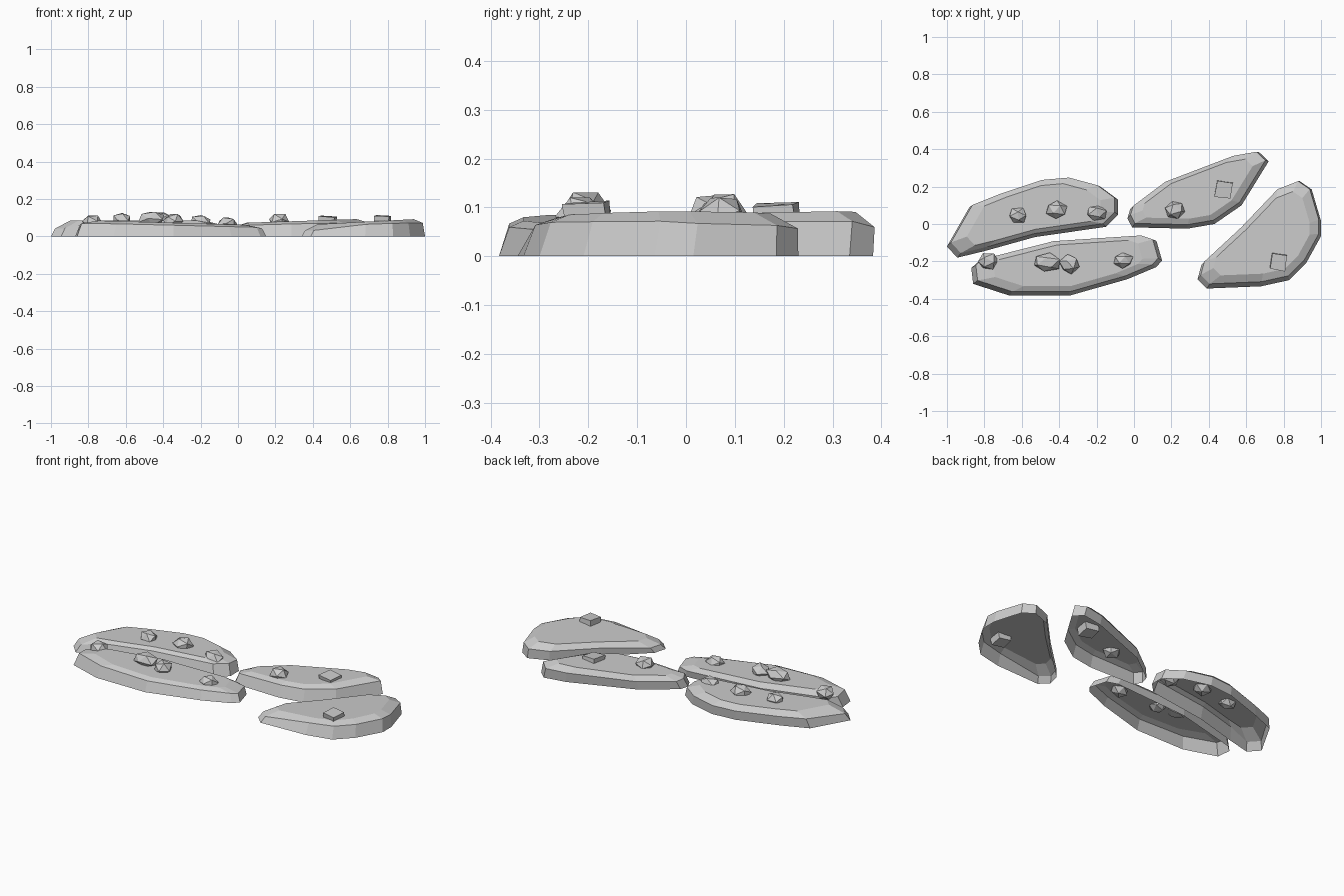
import bpy, bmesh
import random
from mathutils import Vector, Matrix, Euler

if "Cube" in bpy.data.objects:
    bpy.data.objects.remove(bpy.data.objects["Cube"])

random.seed(4)


def finish(bm, name):
    me = bpy.data.meshes.new(name)
    bm.to_mesh(me)
    bm.free()
    ob = bpy.data.objects.new(name, me)
    bpy.context.collection.objects.link(ob)


def slab(name, outline, z_left, z_right, low_tip=()):
    """Flat stone shell, open underneath: steep side, sloping rim, flat crown."""
    n = len(outline)
    pts = [Vector(p) for p in outline]
    if sum(pts[i - 1].cross(pts[i]) for i in range(n)) < 0:  # make counter-clockwise
        pts.reverse()
        low_tip = [n - 1 - i for i in low_tip]
    x0, x1 = min(p.x for p in pts), max(p.x for p in pts)
    c = sum(pts, Vector((0, 0))) / n
    bm = bmesh.new()

    def ring(scale, shift, k, tip_k, front_k):
        vs = []
        for i, p in enumerate(pts):
            along = (pts[(i + 1) % n] - pts[i - 1]).normalized()
            q = c + (p - c) * scale + Vector((0, shift))
            t = (q.x - x0) / (x1 - x0)
            kk = tip_k if i in low_tip else k + front_k * along.x  # front edges run +x
            vs.append(bm.verts.new((q.x, q.y, kk * (z_left + (z_right - z_left) * t))))
        return vs

    rings = [ring(1, 0, 0, 0, 0),
             ring(0.955, 0.014, 0.73, 0.5, 0.09),
             ring(0.78, 0.016, 1, 1, 0)]
    for a, b in zip(rings, rings[1:]):
        for i in range(n):
            j = (i + 1) % n
            bm.faces.new((a[i], a[j], b[j], b[i]))
    bm.faces.new(rings[-1])
    finish(bm, name)


def pebble(name, x, y, top, rx, ry, block=False):
    """Small faceted stone half sunk in a slab."""
    bm = bmesh.new()
    if block:
        bmesh.ops.create_cube(bm, size=1.5)
        turn = Euler((0.08, 0.08, -0.15))
    else:
        bmesh.ops.create_icosphere(bm, subdivisions=1, radius=1)
        turn = Euler((0.6, random.uniform(-0.3, 0.3), random.uniform(0, 3)))
    bmesh.ops.rotate(bm, verts=bm.verts, cent=(0, 0, 0), matrix=turn.to_matrix())
    for v in bm.verts:
        v.co *= random.uniform(0.93, 1.1)
    rz = 0.043 if not block else 0.04
    hi = max(v.co.z for v in bm.verts)
    m = Matrix.Translation((x, y, top - rz * hi)) @ Matrix.Diagonal((rx, ry, rz, 1))
    bmesh.ops.transform(bm, matrix=m, verts=bm.verts)
    finish(bm, name)


# Four flat stones
slab("slab_back_left", [
    (-1.0, -0.12), (-0.945, -0.18), (-0.80, -0.145), (-0.53, -0.07), (-0.15, -0.015),
    (-0.085, 0.05), (-0.085, 0.13), (-0.18, 0.20), (-0.34, 0.243), (-0.49, 0.23),
    (-0.73, 0.15), (-0.88, 0.09)], 0.085, 0.085, (0, 1))
slab("slab_front_left", [
    (-0.87, -0.235), (-0.83, -0.20), (-0.435, -0.10), (0.055, -0.068), (0.12, -0.09),
    (0.15, -0.195), (0.12, -0.23), (-0.035, -0.295), (-0.345, -0.383), (-0.665, -0.383),
    (-0.86, -0.32)], 0.088, 0.058)
slab("slab_back_right", [
    (-0.035, 0.03), (-0.02, 0.08), (0.16, 0.215), (0.54, 0.36), (0.67, 0.383),
    (0.72, 0.335), (0.575, 0.10), (0.43, 0.0), (0.285, -0.025), (-0.01, -0.018)],
    0.07, 0.095)
slab("slab_front_right", [
    (0.34, -0.295), (0.36, -0.22), (0.565, -0.03), (0.77, 0.185), (0.885, 0.23),
    (0.95, 0.185), (1.0, 0.015), (1.0, -0.065), (0.92, -0.21), (0.83, -0.30),
    (0.68, -0.333), (0.39, -0.345)], 0.06, 0.095, (0, 1, 11))

# Pebbles: x, y, top height, half widths, blocky or rounded
pebbles = [
    (-0.62, 0.045, 0.125, 0.053, 0.043, False), (-0.415, 0.075, 0.127, 0.058, 0.048, False),
    (-0.20, 0.06, 0.113, 0.058, 0.045, False), (-0.78, -0.20, 0.112, 0.058, 0.048, False),
    (-0.465, -0.205, 0.131, 0.075, 0.052, False), (-0.345, -0.215, 0.12, 0.053, 0.05, False),
    (-0.06, -0.195, 0.10, 0.056, 0.043, False), (0.22, 0.075, 0.12, 0.058, 0.052, False),
    (0.478, 0.187, 0.111, 0.055, 0.055, True), (0.77, -0.20, 0.114, 0.052, 0.055, True),
]
for i, p in enumerate(pebbles):
    pebble(f"pebble_{i + 1}", *p)
